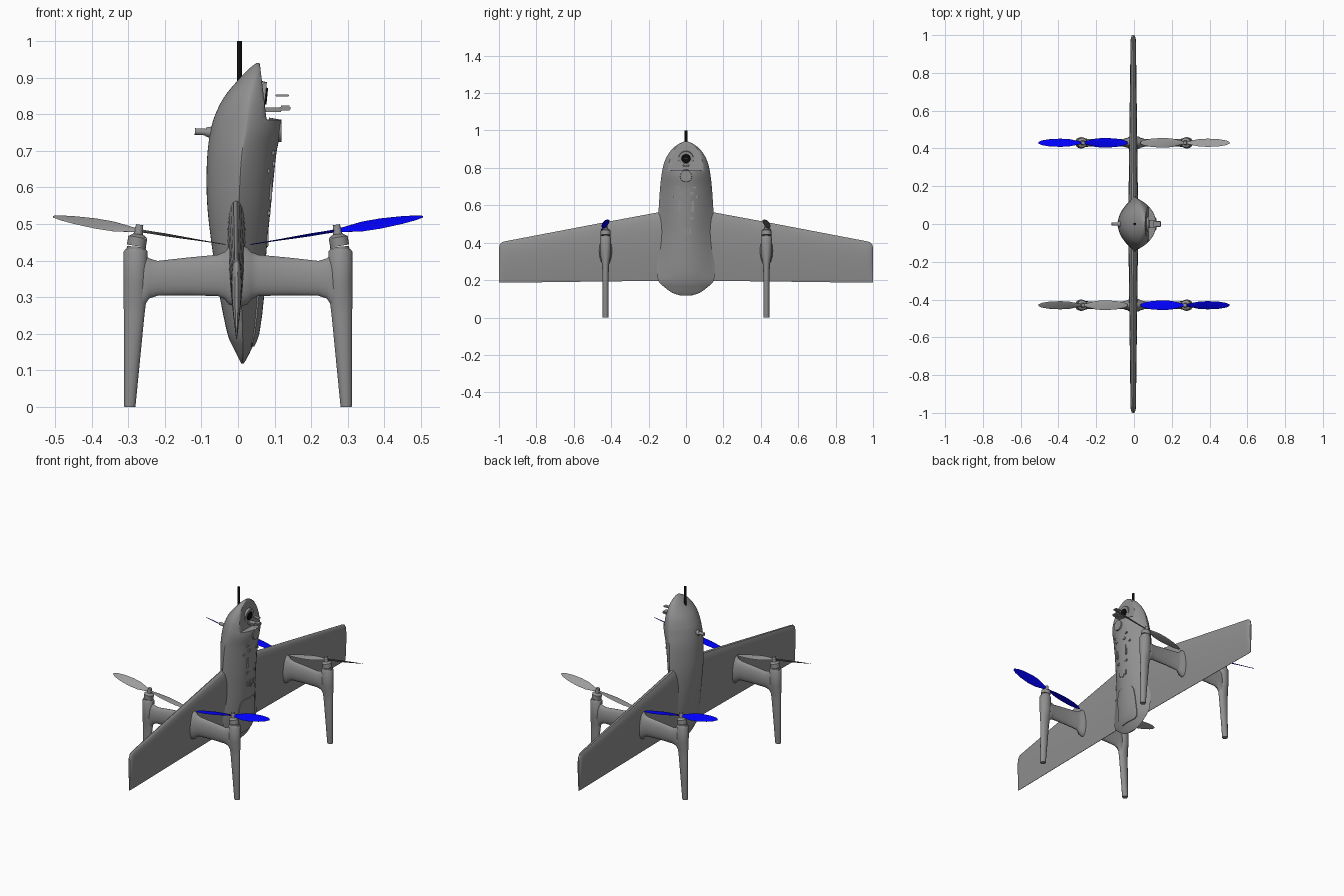
import bpy, bmesh, math
from mathutils import Vector, Matrix

if "Cube" in bpy.data.objects:
    bpy.data.objects.remove(bpy.data.objects["Cube"])


def mat(name, col):
    m = bpy.data.materials.new(name)
    m.diffuse_color = col
    m.use_nodes = True
    m.node_tree.nodes["Principled BSDF"].inputs["Base Color"].default_value = m.diffuse_color
    return m


BLUE = mat("blue", (0, 0, 1, 1))
BLACK = mat("black", (0.004, 0.004, 0.004, 1))
GREY = mat("dark_grey", (0.28, 0.28, 0.28, 1))
PROP = mat("propeller_grey", (0.33, 0.33, 0.33, 1))


def finish(bm, name, material=None, angle=35):
    bmesh.ops.recalc_face_normals(bm, faces=bm.faces)
    me = bpy.data.meshes.new(name)
    bm.to_mesh(me)
    bm.free()
    ob = bpy.data.objects.new(name, me)
    bpy.context.collection.objects.link(ob)
    me.materials.append(material or GREY)
    bpy.ops.object.select_all(action='DESELECT')
    ob.select_set(True)
    bpy.context.view_layer.objects.active = ob
    bpy.ops.object.shade_smooth_by_angle(angle=math.radians(angle))
    return ob


def loft(name, rings, material=None, angle=35):
    bm = bmesh.new()
    vs = [[bm.verts.new(p) for p in r] for r in rings]
    n = len(vs[0])
    for a, b in zip(vs, vs[1:]):
        for i in range(n):
            j = (i + 1) % n
            bm.faces.new((a[i], a[j], b[j], b[i]))
    bm.faces.new(vs[0])
    bm.faces.new(vs[-1])
    return finish(bm, name, material, angle)


def curve(table, z):
    """Smooth interpolation through rows whose first column is the key."""
    k = max(i for i in range(len(table) - 1) if table[i][0] <= z + 1e-9)
    a, b = table[k], table[k + 1]
    p, q = table[max(k - 1, 0)], table[min(k + 2, len(table) - 1)]
    h = b[0] - a[0]
    t = (z - a[0]) / h
    out = []
    for i in range(1, len(a)):
        ma = (b[i] - p[i]) / (b[0] - p[0]) * h
        mb = (q[i] - a[i]) / (q[0] - a[0]) * h
        out.append((2*t**3 - 3*t*t + 1)*a[i] + (t**3 - 2*t*t + t)*ma
                   + (3*t*t - 2*t**3)*b[i] + (t**3 - t*t)*mb)
    return out


def cyl(name, p0, p1, r0, r1=None, material=None, seg=24):
    p0, p1 = Vector(p0), Vector(p1)
    d = p1 - p0
    bm = bmesh.new()
    bmesh.ops.create_cone(bm, cap_ends=True, segments=seg, radius1=r0,
                          radius2=r0 if r1 is None else r1, depth=d.length)
    bm.transform(Matrix.Translation((p0 + p1) / 2) @ d.to_track_quat('Z', 'Y').to_matrix().to_4x4())
    return finish(bm, name, material)


def box(name, c, s, material=None):
    bm = bmesh.new()
    bmesh.ops.create_cube(bm, size=1)
    bm.transform(Matrix.Translation(c) @ Matrix.Diagonal((*s, 1)))
    bmesh.ops.bevel(bm, geom=bm.edges[:], offset=min(s) * 0.25, segments=2, affect='EDGES')
    return finish(bm, name, material)


# Fuselage: height, back x, belly x, half width, section exponent
BODY = [(0.118, 0.009, 0.015, 0.03, 1.2), (0.13, 0.003, 0.023, 0.07, 1.4),
        (0.16, -0.012, 0.038, 0.112, 1.8), (0.19, -0.026, 0.052, 0.145, 2.1),
        (0.25, -0.04, 0.062, 0.155, 2.3), (0.32, -0.053, 0.069, 0.155, 2.3),
        (0.45, -0.073, 0.080, 0.152, 2.3), (0.55, -0.084, 0.090, 0.148, 2.1),
        (0.63, -0.086, 0.098, 0.143, 1.9), (0.70, -0.083, 0.106, 0.138, 1.7),
        (0.76, -0.074, 0.118, 0.131, 1.55), (0.80, -0.062, 0.115, 0.124, 1.45),
        (0.85, -0.036, 0.103, 0.108, 1.3), (0.90, 0.006, 0.083, 0.075, 1.15),
        (0.93, 0.036, 0.068, 0.036, 1.0), (0.94, 0.050, 0.058, 0.012, 1.0)]


def belly(z, y):
    xl, xr, w, p = curve(BODY, z)
    m = (xl + xr) / 2
    return m + (xr - m) * max(0, 1 - (y / w) ** 2) ** (p / 2)


def body_ring(z, n=64):
    xl, xr, w, p = curve(BODY, z)
    m, d, pts = (xl + xr) / 2, (xr - xl) / 2, []
    for i in range(n):
        a = 2 * math.pi * i / n
        c = math.cos(a)
        x = m + math.copysign(d * abs(c) ** p, c)
        if z > 0.786:                      # flat camera bay cut into the nose
            x = min(x, 0.078 - (z - 0.786) * 0.12)
        pts.append((x, w * math.sin(a), z))
    return pts


zs = sorted([0.118 + 0.822 * i / 60 for i in range(61)] + [0.124, 0.785, 0.7865, 0.936])
loft("fuselage", [body_ring(z) for z in zs])


# Wing: span, leading edge, trailing edge, thickness
def foil(le, te, t, n=14):
    us = [0.5 - 0.5 * math.cos(math.pi * i / n) for i in range(n + 1)]
    f = lambda u: t * 5 * (0.2969 * u**0.5 - 0.126 * u - 0.3516 * u**2 + 0.2843 * u**3 - 0.1015 * u**4)
    up = [(f(u) + 0.0008, le - (le - te) * u) for u in us]
    return up + [(-x, z) for x, z in reversed(up[1:])]


WING = [(0, 0.585, 0.195, 0.05), (0.145, 0.563, 0.196, 0.048), (0.43, 0.510, 0.193, 0.041),
        (0.965, 0.408, 0.186, 0.027), (0.985, 0.402, 0.186, 0.024),
        (0.996, 0.390, 0.186, 0.016), (1.0, 0.375, 0.188, 0.007)]
full = [(-y, a, b, t) for y, a, b, t in reversed(WING[1:])] + WING
loft("wing", [[(x - 0.004, y, z) for x, z in foil(a, b, t)] for y, a, b, t in full])

# Arm stations: x, top, bottom, half thickness.  Pod stations: z, centre x, rx, ry
ARM = [(0, 0.446, 0.272, 0.036), (0.025, 0.436, 0.280, 0.033), (0.036, 0.424, 0.294, 0.026),
       (0.055, 0.416, 0.303, 0.021), (0.14, 0.408, 0.305, 0.019), (0.22, 0.399, 0.304, 0.019),
       (0.243, 0.406, 0.296, 0.021), (0.257, 0.420, 0.275, 0.022), (0.275, 0.424, 0.250, 0.017)]
POD = [(0, 0.296, 0.015, 0.015), (0.005, 0.296, 0.016, 0.016), (0.25, 0.284, 0.028, 0.017),
       (0.29, 0.282, 0.031, 0.020), (0.34, 0.281, 0.032, 0.029), (0.424, 0.280, 0.033, 0.030),
       (0.431, 0.280, 0.028, 0.026)]
# Blade stations: radius, chord, thickness
BLADE = [(0.006, 0.014, 0.008), (0.03, 0.026, 0.006), (0.07, 0.046, 0.005), (0.12, 0.052, 0.004),
         (0.18, 0.044, 0.003), (0.22, 0.028, 0.0025), (0.239, 0.010, 0.002)]
N = 24
circ = [(math.cos(2 * math.pi * i / N), math.sin(2 * math.pi * i / N)) for i in range(N)]


def blade(name, hub, sx, sy, out, material):
    tilt, rings = 0.16, []
    pitch0 = 26 if out > 0 else -2
    for r, ch, t in BLADE:
        c = Vector(hub) + Vector((sx * out * r * math.cos(tilt), 0, out * r * math.sin(tilt)))
        p = math.radians(pitch0 + 14 * (1 - r / 0.237)) * out
        rings.append([c + Vector((0, -sy * (u * ch / 2 * math.cos(p) - v * t / 2 * math.sin(p)),
                                  u * ch / 2 * math.sin(p) + v * t / 2 * math.cos(p)))
                      for u, v in circ])
    loft(name, rings, material)


for sx in (-1, 1):
    for sy in (-1, 1):
        Y = sy * 0.43
        loft("rotor_arm", [[(sx * x, Y + c * th, (a + b) / 2 + (a - b) / 2 * s) for c, s in circ]
                           for x, a, b, th in ARM])
        loft("leg_pod", [[(sx * (cx + rx * c), Y + ry * s, z) for c, s in circ]
                         for z, cx, rx, ry in POD])
        # Motor and hub lean slightly inward
        cyl("motor_base", (sx * 0.279, Y, 0.425), (sx * 0.278, Y, 0.438), 0.026)
        cyl("motor", (sx * 0.278, Y, 0.440), (sx * 0.274, Y, 0.464), 0.026)
        cyl("motor_cap", (sx * 0.274, Y, 0.464), (sx * 0.273, Y, 0.472), 0.026, 0.014)
        cyl("rotor_hub", (sx * 0.273, Y, 0.470), (sx * 0.269, Y, 0.498), 0.013, 0.010)
        m = BLUE if sx * sy < 0 else PROP
        for out in (1, -1):
            blade("propeller_blade", (sx * 0.270, Y, 0.482), sx, sy, out, m)

# Antenna on the nose and air probe on the back
cyl("antenna", (0.004, 0, 0.86), (0.004, 0, 1.0), 0.007, material=BLACK, seg=16)
cyl("probe_base", (-0.066, 0, 0.75), (-0.088, 0, 0.752), 0.018, 0.012)
cyl("probe", (-0.08, 0, 0.751), (-0.118, 0, 0.753), 0.009)

# Camera in the nose bay
cyl("camera_ring", (0.055, 0, 0.85), (0.075, 0, 0.848), 0.043, 0.040)
cyl("camera_lens", (0.070, 0, 0.85), (0.080, 0, 0.849), 0.026, 0.022, BLACK)
cyl("lower_sensor", (0.085, 0, 0.755), (0.119, 0, 0.755), 0.036, 0.030)
box("camera_bracket", (0.095, 0, 0.812), (0.05, 0.04, 0.012))
box("bracket_tip", (0.129, 0, 0.817), (0.03, 0.034, 0.014))
box("sensor_plate", (0.121, 0, 0.851), (0.038, 0.024, 0.006))

# Belly vents and pads: y, z, width, height
for y, z, w, h in [(0.035, 0.595, 0.014, 0.06), (0.03, 0.665, 0.022, 0.014),
                   (0.045, 0.695, 0.018, 0.012), (0.03, 0.53, 0.02, 0.014),
                   (0.06, 0.645, 0.016, 0.012), (0.022, 0.462, 0.012, 0.03)]:
    for s in (-1, 1):
        box("belly_vent", (belly(z, y) - 0.001, s * y, z), (0.010, w, h))
box("belly_port", (belly(0.46, 0) - 0.001, 0, 0.46), (0.008, 0.014, 0.045))

# Raised hatch following the lower belly
hatch = []
for z, w in [(0.165, 0.05), (0.175, 0.07), (0.2, 0.078), (0.25, 0.076), (0.3, 0.073),
             (0.34, 0.068), (0.365, 0.055), (0.372, 0.04)]:
    ys = [w * (i / 6 - 1) for i in range(13)]
    hatch.append([(belly(z, y) + 0.004, y, z) for y in ys]
                 + [(belly(z, y) - 0.012, y, z) for y in reversed(ys)])
loft("belly_hatch", hatch)
